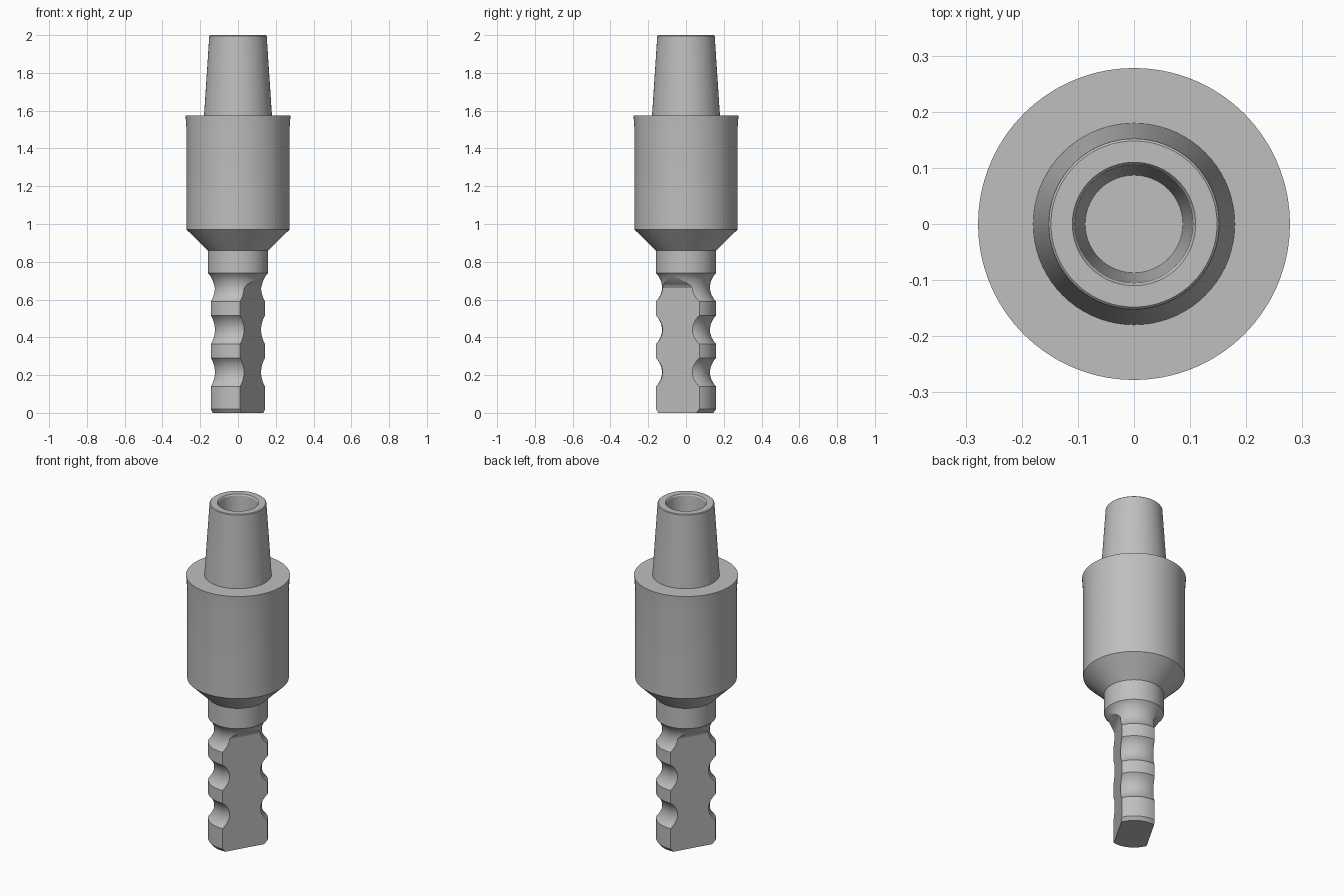
import bpy, bmesh, math
from mathutils import Matrix

SIDES = 72

if "Cube" in bpy.data.objects:
    bpy.data.objects.remove(bpy.data.objects["Cube"], do_unlink=True)

GREY = (0.52, 0.52, 0.52, 1.0)
steel = bpy.data.materials.new("plain_grey_steel")
steel.use_nodes = True
steel.diffuse_color = GREY
steel.node_tree.nodes["Principled BSDF"].inputs["Base Color"].default_value = GREY


def make_object(name, bm):
    bmesh.ops.recalc_face_normals(bm, faces=bm.faces)
    mesh = bpy.data.meshes.new(name)
    bm.to_mesh(mesh)
    bm.free()
    obj = bpy.data.objects.new(name, mesh)
    bpy.context.collection.objects.link(obj)
    mesh.materials.append(steel)
    return obj


def select_only(obj):
    bpy.ops.object.select_all(action="DESELECT")
    obj.select_set(True)
    bpy.context.view_layer.objects.active = obj


def smooth(obj):
    select_only(obj)
    bpy.ops.object.shade_smooth_by_angle(angle=math.radians(25))


def lathe(name, profile):
    """Turn a (radius, z) profile into a closed solid; flat discs close its ends."""
    bm = bmesh.new()
    rings = []
    for r, z in profile:
        rings.append([bm.verts.new((r * math.cos(a), r * math.sin(a), z))
                      for a in (math.tau * i / SIDES for i in range(SIDES))])
    for low, high in zip(rings, rings[1:]):
        for i in range(SIDES):
            j = (i + 1) % SIDES
            bm.faces.new((low[i], low[j], high[j], high[i]))
    bm.faces.new(rings[0])
    bm.faces.new(rings[-1])
    return make_object(name, bm)


def groove(centre, r_outer=0.16, half=0.075, depth=0.033, steps=12):
    """Circular-arc groove, listed upwards along the shank."""
    radius = (half ** 2 + depth ** 2) / (2 * depth)
    spread = math.asin(half / radius)
    points = []
    for i in range(steps + 1):
        a = spread * (2 * i / steps - 1)
        points.append((r_outer - depth + radius * (1 - math.cos(a)),
                       centre + radius * math.sin(a)))
    return points


def flat_cutter(angle):
    """Prism that mills one flat with a sloping run-out at its top."""
    section = [(0.089, -0.1), (0.3, -0.1), (0.3, 0.742), (0.166, 0.742),
               (0.098, 0.676), (0.089, 0.66)]
    bm = bmesh.new()
    face = bm.faces.new([bm.verts.new((d, -0.3, z)) for d, z in section])
    ext = bmesh.ops.extrude_face_region(bm, geom=[face])
    moved = [v for v in ext["geom"] if isinstance(v, bmesh.types.BMVert)]
    bmesh.ops.translate(bm, verts=moved, vec=(0, 0.6, 0))
    bmesh.ops.rotate(bm, verts=bm.verts, matrix=Matrix.Rotation(angle, 3, "Z"))
    cutter = make_object("flat_cutter", bm)
    cutter.hide_render = True
    return cutter


# Grooved shank with its collar
shank_profile = [(0.145, 0), (0.16, 0.02)]
for centre in (0.215, 0.44, 0.665):
    shank_profile += groove(centre)
shank_profile.append((0.16, 0.88))
shank = lathe("grooved_shank", shank_profile)

# Two opposite flats
for angle in (math.radians(-30), math.radians(150)):
    cutter = flat_cutter(angle)
    select_only(shank)
    mod = shank.modifiers.new("flat", "BOOLEAN")
    mod.operation = "DIFFERENCE"
    mod.solver = "EXACT"
    mod.object = cutter
    bpy.ops.object.modifier_apply(modifier=mod.name)
    bpy.data.objects.remove(cutter, do_unlink=True)

# Wide body with conical underside and slightly flared rim
body = lathe("main_body", [(0.16, 0.86), (0.272, 0.97), (0.272, 1.49),
                           (0.278, 1.575)])

# Tapered spigot with a blind tapered bore
spigot = lathe("tapered_spigot", [(0.18, 1.57), (0.152, 1.996), (0.148, 2.0),
                                  (0.11, 2.0), (0.105, 1.992), (0.087, 1.7)])

for part in (shank, body, spigot):
    smooth(part)
